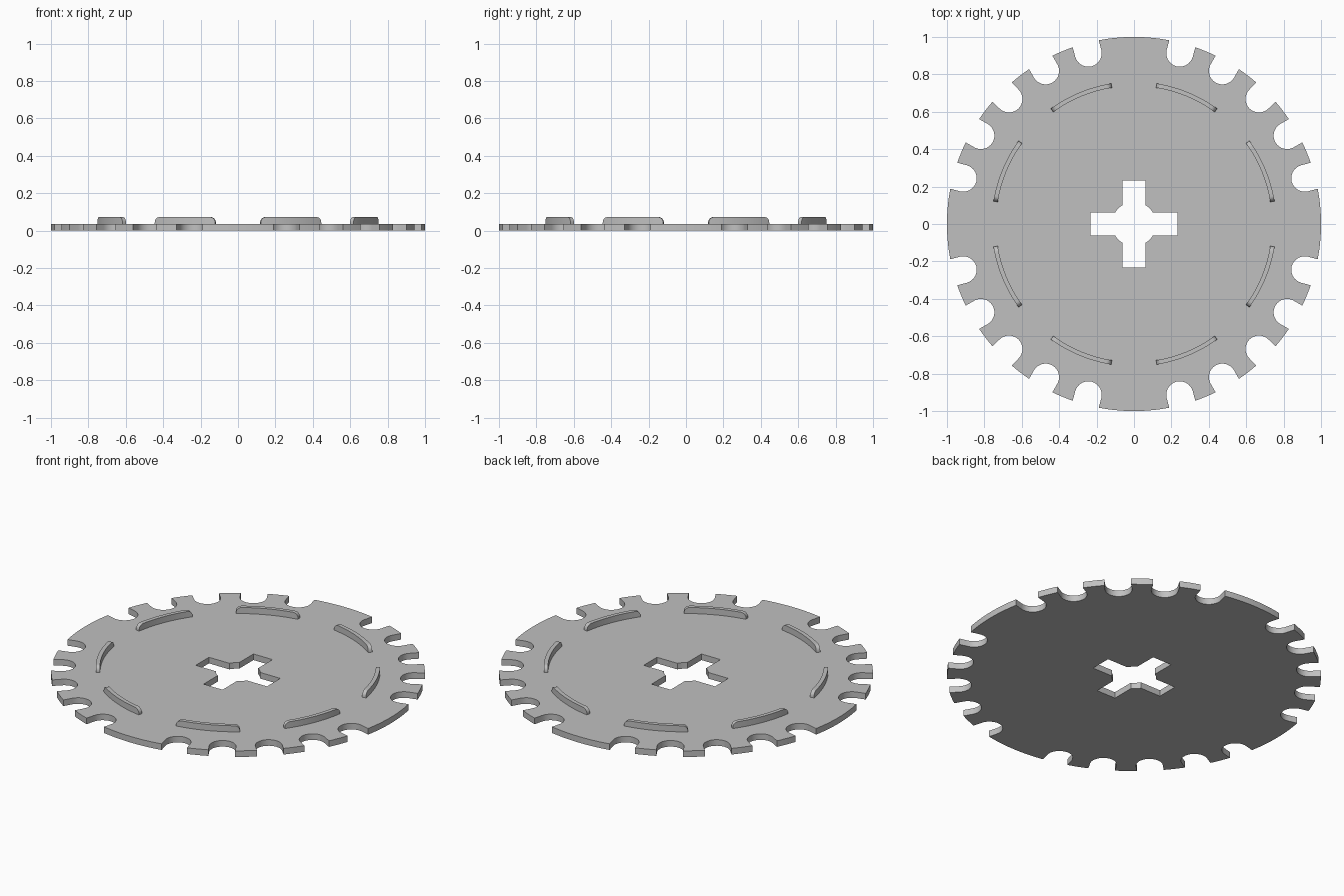
import bpy
import bmesh
from math import radians, degrees, sin, cos, asin, sqrt, pi

cube = bpy.data.objects.get("Cube")
if cube:
    bpy.data.objects.remove(cube, do_unlink=True)

THICK, TOP = 0.036, 0.072           # plate thickness, ridge top height
NOTCH_R, NOTCH_C = 0.072, 0.945     # notch half width, centre of its round end
ARM_W, ARM_L, HUB_R = 0.062, 0.233, 0.118
RIDGE_IN, RIDGE_OUT, RIDGE_HALF, ROUND = 0.738, 0.761, 13.3, 0.03

grey = bpy.data.materials.new("light_grey")
grey.use_nodes = True
colour = (0.53, 0.53, 0.53, 1)
grey.diffuse_color = colour
grey.node_tree.nodes["Principled BSDF"].inputs["Base Color"].default_value = colour


def polar(r, a):
    return r * cos(a), r * sin(a)


def rotate(p, a):
    return p[0] * cos(a) - p[1] * sin(a), p[0] * sin(a) + p[1] * cos(a)


def arc(r, a, b, n):
    return [polar(r, a + (b - a) * i / n) for i in range(n + 1)]


def finish(name, bm):
    bmesh.ops.recalc_face_normals(bm, faces=bm.faces)
    mesh = bpy.data.meshes.new(name)
    bm.to_mesh(mesh)
    bm.free()
    mesh.materials.append(grey)
    obj = bpy.data.objects.new(name, mesh)
    bpy.context.collection.objects.link(obj)
    bpy.ops.object.select_all(action='DESELECT')
    obj.select_set(True)
    bpy.context.view_layer.objects.active = obj
    bpy.ops.object.shade_smooth_by_angle(angle=radians(30))
    return obj


# Rim outline: five round-ended notches per quarter, a wide tooth on each axis
half = asin(NOTCH_R)
centres = [radians(15 * k) for k in range(24) if k % 6]
notch = [(NOTCH_C + x, y) for x, y in arc(NOTCH_R, -pi / 2, -3 * pi / 2, 16)]
outline = []
for i, c in enumerate(centres):
    following = centres[i + 1] if i + 1 < len(centres) else centres[0] + 2 * pi
    outline += [rotate(p, c) for p in notch]
    start, end = c + half, following - half
    outline += arc(1, start, end, max(4, round(degrees(end - start) / 1.5)))

# Cross-shaped hole with a round hub
corner = asin(ARM_W / HUB_R)
hole = []
for k in range(4):
    quarter = [(ARM_L, -ARM_W), (ARM_L, ARM_W)] + arc(HUB_R, corner, pi / 2 - corner, 4)
    hole += [rotate(p, k * pi / 2) for p in quarter]

# Plate: fill between the two outlines, then thicken
bm = bmesh.new()
for loop in (outline, hole):
    verts = [bm.verts.new((x, y, 0)) for x, y in loop]
    for i, v in enumerate(verts):
        bm.edges.new((verts[i - 1], v))
bmesh.ops.triangle_fill(bm, use_beauty=True, use_dissolve=False, edges=bm.edges[:])
solid = bmesh.ops.extrude_face_region(bm, geom=bm.faces[:])
bmesh.ops.translate(bm, vec=(0, 0, THICK),
                    verts=[g for g in solid["geom"] if isinstance(g, bmesh.types.BMVert)])
finish("notched_disc", bm)


# Curved ridges with rounded upper ends
def ridge(name, centre):
    length = 2 * radians(RIDGE_HALF) * RIDGE_OUT
    ends = [ROUND * (1 - cos(i * pi / 12)) for i in range(7)]
    middle = [ROUND + (length - 2 * ROUND) * i / 14 for i in range(1, 14)]
    stations = ends + middle + [length - d for d in reversed(ends)]
    bm = bmesh.new()
    rings = []
    for s in stations:
        d = min(s, length - s, ROUND)
        z = TOP - ROUND + sqrt(max(0, ROUND ** 2 - (ROUND - d) ** 2))
        a = centre + (s / length - 0.5) * 2 * radians(RIDGE_HALF)
        rings.append([bm.verts.new((*polar(r, a), h)) for r, h in (
            (RIDGE_IN, THICK - 0.004), (RIDGE_OUT, THICK - 0.004),
            (RIDGE_OUT, z), (RIDGE_IN, z))])
    for a, b in zip(rings, rings[1:]):
        for j in range(4):
            bm.faces.new((a[j - 1], a[j], b[j], b[j - 1]))
    bm.faces.new(rings[0])
    bm.faces.new(rings[-1])
    finish(name, bm)


for k in range(8):
    ridge(f"curved_ridge_{k + 1}", radians(22.5 + 45 * k))
